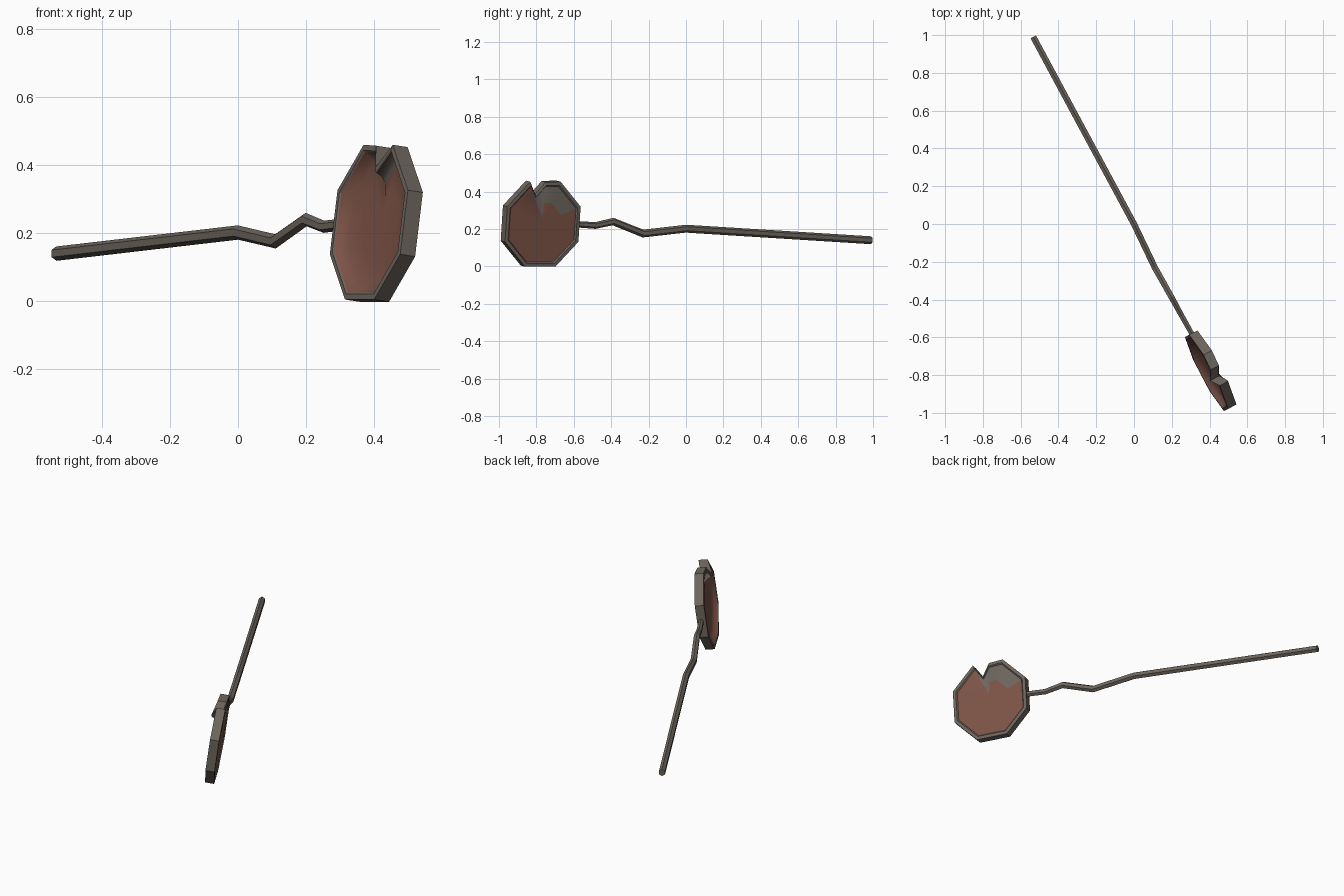
import bpy, bmesh, math
from mathutils import Vector

if "Cube" in bpy.data.objects:
    bpy.data.objects.remove(bpy.data.objects["Cube"])


def material(name, rgb):
    m = bpy.data.materials.new(name)
    m.diffuse_color = (*rgb, 1)
    m.use_nodes = True
    m.node_tree.nodes["Principled BSDF"].inputs["Base Color"].default_value = m.diffuse_color
    return m


metal = material("worn_grey_metal", (0.155, 0.132, 0.112))
rust = material("rusty_brown", (0.20, 0.085, 0.062))


def finish(bm, name, mats):
    bmesh.ops.recalc_face_normals(bm, faces=bm.faces)
    me = bpy.data.meshes.new(name)
    bm.to_mesh(me)
    bm.free()
    for m in mats:
        me.materials.append(m)
    ob = bpy.data.objects.new(name, me)
    bpy.context.collection.objects.link(ob)
    return ob


# Local axes of the tilted pan: d along the handle, up, and the pan normal
Z = Vector((0, 0, 1))
d = Vector((0.466, -0.885, 0)).normalized()
n = Vector((0.885, 0.466, 0)).normalized()
tilt = 0.135
up = n * math.sin(tilt) + Z * math.cos(tilt)
nrm = n * math.cos(tilt) - Z * math.sin(tilt)
centre = Vector((0.406, -0.777, 0.229))

# Octagonal outline with a dented notch in the top edge: (u, v, push)
outline = []
for k in range(8):
    a = math.radians(22.5 + 45 * k)
    outline.append((0.24 * math.cos(a), 0.248 * math.sin(a), 0.0))
    if k == 1:   # between the two upper corners
        outline += [(0.045, 0.158, -0.024), (-0.005, 0.226, -0.004)]

# Pan: rings of (scale, depth) from the front floor over the rim to the back floor
rings = [(0.25, 0.014), (0.5, 0.012), (0.75, 0.006), (0.86, -0.006), (0.91, -0.022),
         (0.93, -0.026), (1.0, -0.025), (1.0, 0.025), (0.92, 0.026),
         (0.89, 0.019), (0.75, 0.019), (0.5, 0.019), (0.25, 0.019)]
bm = bmesh.new()
loops = []
for s, t in rings:
    loops.append([bm.verts.new(centre + d * u * s + up * v * s + nrm * (t + p * s ** 3))
                  for u, v, p in outline])
count = len(outline)
for i in range(len(rings) - 1):
    for j in range(count):
        k = (j + 1) % count
        f = bm.faces.new((loops[i][j], loops[i][k], loops[i + 1][k], loops[i + 1][j]))
        is_floor = i < 4 or i > 8
        # bare metal shows through beside the notch
        bare = (i in (2, 3) and j in (1, 2)) or (i in (9, 10) and j in (1, 2, 3, 4)) \
            or (i == 11 and j == 2)
        f.material_index = 1 if is_floor and not bare else 0
        f.smooth = is_floor
for loop, t in ((loops[0], 0.014), (loops[-1], 0.019)):
    c = bm.verts.new(centre + nrm * t)
    for j in range(count):
        f = bm.faces.new((loop[j], loop[(j + 1) % count], c))
        f.material_index = 1
        f.smooth = True
finish(bm, "pan", [metal, rust])

# Handle: six-sided rod swept along a bent path
path = [(-0.533, 0.99, 0.14), (0, 0, 0.202), (0.11, -0.23, 0.176),
        (0.20, -0.39, 0.24), (0.252, -0.485, 0.219), (0.31, -0.588, 0.226)]
radii = [0.021, 0.021, 0.021, 0.020, 0.018, 0.017]
path = [Vector(p) for p in path]
bm = bmesh.new()
sections = []
for i, p in enumerate(path):
    before = path[max(i - 1, 0)]
    after = path[min(i + 1, len(path) - 1)]
    tan = (after - before).normalized()
    side = tan.cross(Z).normalized()
    top = side.cross(tan)
    r = radii[i]
    sections.append([bm.verts.new(p + top * r * math.cos(k * math.pi / 3)
                                  + side * r * 0.9 * math.sin(k * math.pi / 3))
                     for k in range(6)])
for a, b in zip(sections, sections[1:]):
    for k in range(6):
        bm.faces.new((a[k], a[(k + 1) % 6], b[(k + 1) % 6], b[k]))
bm.faces.new(sections[0])
bm.faces.new(sections[-1])
finish(bm, "handle", [metal])
